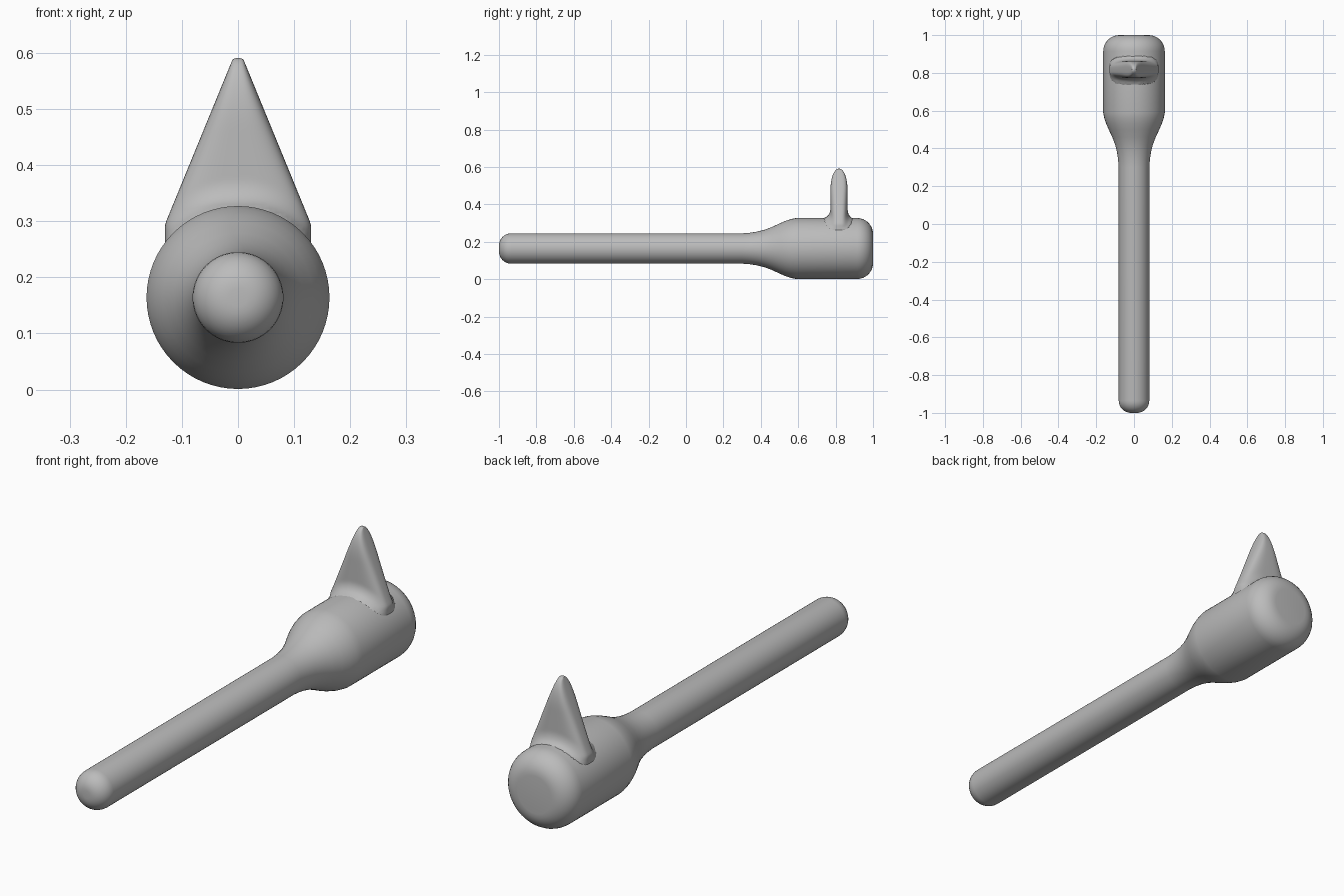
import bpy, bmesh, math

cube = bpy.data.objects.get("Cube")
if cube:
    bpy.data.objects.remove(cube, do_unlink=True)

grey = bpy.data.materials.new("plain_grey")
grey.use_nodes = True
GREY = (0.5, 0.5, 0.5, 1)
grey.diffuse_color = GREY
grey.node_tree.nodes["Principled BSDF"].inputs["Base Color"].default_value = GREY

AXIS_Z, HEAD_R, SHAFT_R = 0.164, 0.163, 0.081


def loft(name, rings):
    """Skin closed rings of equal length and cap both ends."""
    bm = bmesh.new()
    loops = [[bm.verts.new(p) for p in ring] for ring in rings]
    n = len(loops[0])
    for a, b in zip(loops, loops[1:]):
        for i in range(n):
            j = (i + 1) % n
            bm.faces.new((a[i], a[j], b[j], b[i]))
    bm.faces.new(loops[0])
    bm.faces.new(loops[-1])
    bmesh.ops.recalc_face_normals(bm, faces=bm.faces)
    mesh = bpy.data.meshes.new(name)
    bm.to_mesh(mesh)
    bm.free()
    mesh.materials.append(grey)
    obj = bpy.data.objects.new(name, mesh)
    bpy.context.collection.objects.link(obj)
    bpy.ops.object.select_all(action='DESELECT')
    obj.select_set(True)
    bpy.context.view_layer.objects.active = obj
    bpy.ops.object.shade_smooth_by_angle(angle=math.radians(40))
    return obj


def arc(cy, cr, radius, start, end, steps=8):
    """Quarter-round (y, radius) points for a profile."""
    angles = [math.radians(start + (end - start) * i / steps) for i in range(steps + 1)]
    return [(cy + radius * math.cos(a), cr + radius * math.sin(a)) for a in angles]


# Handle and head: one profile turned around the long axis
profile = arc(-0.935, SHAFT_R - 0.065, 0.065, 180, 90)
profile += [(0.30, SHAFT_R), (0.34, 0.084), (0.38, 0.09), (0.42, 0.1), (0.46, 0.115),
            (0.50, 0.134), (0.53, 0.147), (0.56, 0.157), (0.59, HEAD_R)]
profile += arc(0.915, HEAD_R - 0.085, 0.085, 90, 0)
SIDES = 64
turns = [2 * math.pi * i / SIDES for i in range(SIDES)]
loft("handle_and_head", [[(r * math.cos(t), y, AXIS_Z + r * math.sin(t)) for t in turns]
                         for y, r in profile])

# Fin: tapered rounded sections, flared where they meet the head
FIN_Y, TOP, SHOULDER = 0.818, 0.591, 0.295


def half_width(z):
    w = 0.13 - max(0, z - SHOULDER) * 0.41
    cap = TOP - z
    return min(w, math.sqrt(max(0, 0.036 * cap - cap * cap)) if cap < 0.016 else w)


def half_depth(z):
    t = max(0, (z - 0.46) / (TOP - 0.46))
    return 0.046 * math.sqrt(max(0, 1 - t ** 2.4))


def power(v, e):
    return math.copysign(abs(v) ** e, v)


def fin_ring(z):
    ring = []
    for t in turns:
        x = half_width(z) * power(math.cos(t), 0.6)
        side = power(math.sin(t), 0.6)
        surface = AXIS_Z + math.sqrt(HEAD_R ** 2 - x * x)
        near = min(1, max(0, 1 - (z - surface) / 0.05))
        reach = 0.042 if side < 0 else 0.03
        flare = reach * (1 - math.sqrt(1 - near * near))
        ring.append((x, FIN_Y + side * (half_depth(z) + flare), z))
    return ring


levels = [0.24 + 0.0075 * i for i in range(45)]
levels += [0.577, 0.581, 0.585, 0.588, 0.59, 0.5908]
loft("fin", [fin_ring(z) for z in levels])
